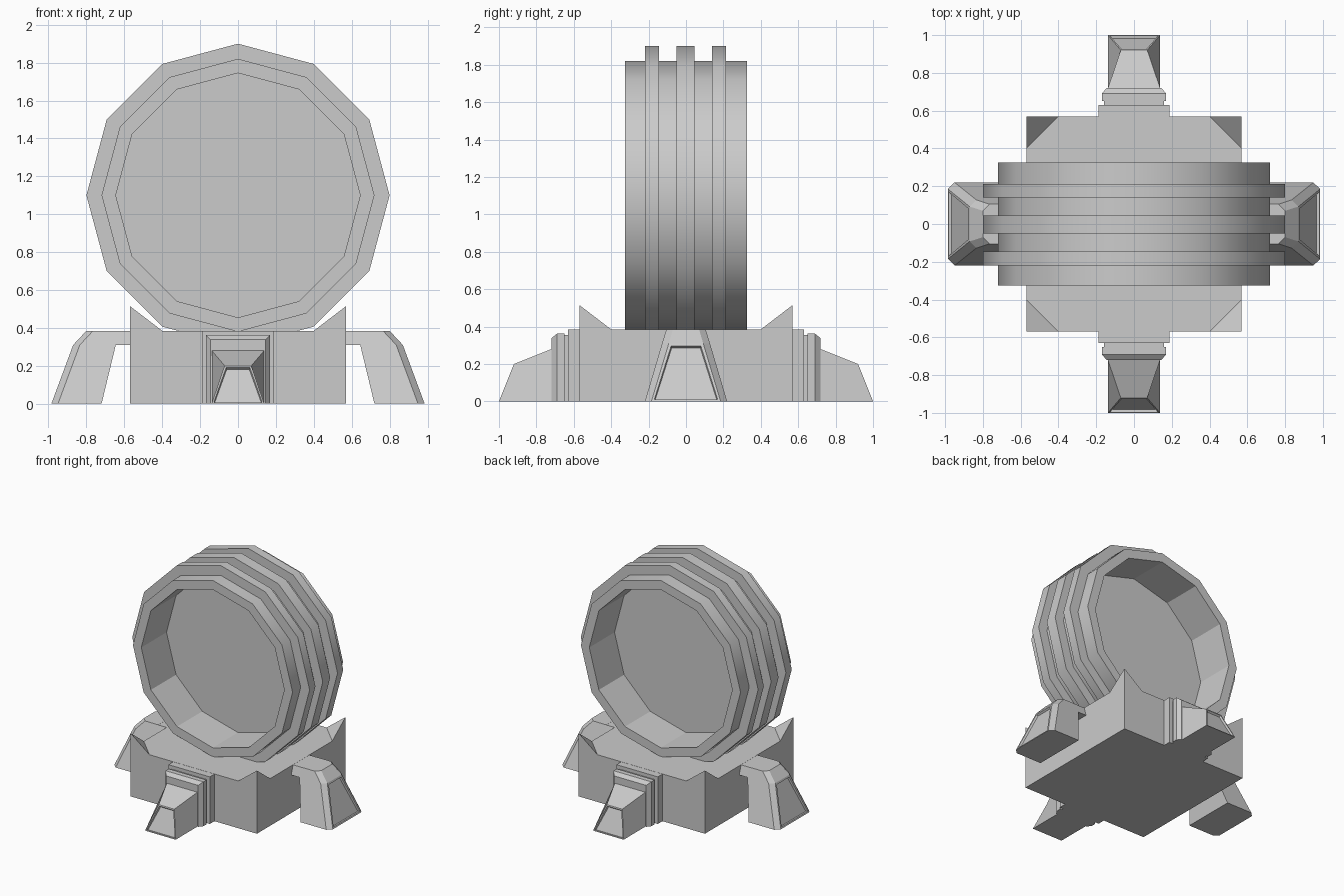
import bpy, bmesh
from math import sin, cos, tau
from mathutils import Matrix

if "Cube" in bpy.data.objects:
    bpy.data.objects.remove(bpy.data.objects["Cube"])


def finish(bm, name):
    bmesh.ops.recalc_face_normals(bm, faces=bm.faces)
    me = bpy.data.meshes.new(name)
    bm.to_mesh(me)
    bm.free()
    ob = bpy.data.objects.new(name, me)
    bpy.context.collection.objects.link(ob)
    return ob


def loft(bm, sections):
    """Skin a list of equal-length closed sections and cap both ends."""
    rings = [[bm.verts.new(p) for p in s] for s in sections]
    n = len(rings[0])
    faces = []
    for a, b in zip(rings, rings[1:]):
        faces += [bm.faces.new((a[i], a[(i + 1) % n], b[(i + 1) % n], b[i])) for i in range(n)]
    bm.faces.new(rings[0])
    bm.faces.new(rings[-1])
    return faces


def window(bm, face, border, depth):
    """Recessed panel in a face."""
    bmesh.ops.recalc_face_normals(bm, faces=bm.faces)
    bmesh.ops.inset_individual(bm, faces=[face], thickness=border)
    bmesh.ops.inset_individual(bm, faces=[face], thickness=0.006, depth=-depth)


def turned(ob, name):
    """Copy turned half way round z."""
    c = ob.copy()
    c.data = ob.data.copy()
    c.name = c.data.name = name
    c.data.transform(Matrix.Rotation(tau / 2, 4, 'Z'))
    bpy.context.collection.objects.link(c)


# Ribbed twelve-sided ring, revolved about the y axis
SIDES, CZ = 12, 1.1
R, RIB, INNER = 0.72, 0.8, 0.645
profile = [(INNER, -0.325), (R, -0.325)]
for y0, y1 in ((-0.22, -0.145), (-0.05, 0.045), (0.14, 0.213)):
    profile += [(R, y0), (RIB, y0), (RIB, y1), (R, y1)]
profile += [(R, 0.325), (INNER, 0.325), (INNER, 0.0)]
bm = bmesh.new()
rows = [[bm.verts.new((r * cos(tau * k / SIDES), y, CZ + r * sin(tau * k / SIDES)))
         for r, y in profile] for k in range(SIDES)]
m = len(profile)
for k in range(SIDES):
    a, b = rows[k], rows[(k + 1) % SIDES]
    for i in range(m):
        j = (i + 1) % m
        f = bm.faces.new((a[i], a[j], b[j], b[i]))
        f.smooth = profile[i][0] == profile[j][0] and profile[i][0] > INNER
finish(bm, "ribbed_ring")

# Thin disc closing the middle of the ring
bm = bmesh.new()
bm.faces.new([bm.verts.new((INNER * cos(tau * k / SIDES), 0, CZ + INNER * sin(tau * k / SIDES)))
              for k in range(SIDES)])
finish(bm, "ring_disc")

# Square base with four raised corners
B, C, H, TIP = 0.57, 0.40, 0.385, 0.515
bm = bmesh.new()
bot, inner_top, corners = [], [], []
for sx, sy in ((1, 1), (-1, 1), (-1, -1), (1, -1)):
    bot.append(bm.verts.new((sx * B, sy * B, 0)))
    tip = bm.verts.new((sx * B, sy * B, TIP))
    on_x = bm.verts.new((sx * B, sy * C, H))
    on_y = bm.verts.new((sx * C, sy * B, H))
    first, last = (on_x, on_y) if sx * sy > 0 else (on_y, on_x)
    corners.append((first, tip, last))
    inner_top += [first, last]
    bm.faces.new((first, tip, last))
bm.faces.new(inner_top)
bm.faces.new(bot)
for i in range(4):
    j = (i + 1) % 4
    _, tip_a, out_a = corners[i]
    in_b, tip_b, _ = corners[j]
    bm.faces.new((bot[i], bot[j], tip_b, in_b, out_a, tip_a))
finish(bm, "base")


# Splayed side legs with chamfered outer corners
def leg_section(x_in, x_side, x_out, w, w_out, z):
    return [(x_in, -w, z), (x_side, -w, z), (x_out, -w_out, z),
            (x_out, w_out, z), (x_side, w, z), (x_in, w, z)]


bm = bmesh.new()
faces = loft(bm, [leg_section(0.72, 0.95, 0.985, 0.22, 0.185, 0),
                  leg_section(0.645, 0.835, 0.87, 0.128, 0.092, 0.31),
                  leg_section(0.645, 0.765, 0.80, 0.105, 0.07, 0.385)])
window(bm, faces[2], 0.02, 0.015)
# short arm joining the leg to the base
loft(bm, [[(x, -0.128, 0.31), (x, 0.128, 0.31), (x, 0.105, 0.384), (x, -0.105, 0.384)]
          for x in (0.5, 0.66)])
turned(finish(bm, "right_leg"), "left_leg")


# Front and back feet: stepped collar and sloping toe
def rect(y, w, h):
    return [(-w, y, 0), (w, y, 0), (w, y, h), (-w, y, h)]


bm = bmesh.new()
toe = loft(bm, [rect(-0.70, 0.138, 0.285), rect(-0.72, 0.138, 0.28),
                [(-0.138, -1.0, 0), (0.138, -1.0, 0), (0.07, -0.92, 0.2), (-0.07, -0.92, 0.2)]])
bm.faces.ensure_lookup_table()
window(bm, bm.faces[-1], 0.012, 0.015)
loft(bm, [rect(-0.5, 0.187, 0.384), rect(-0.63, 0.187, 0.384),
          rect(-0.63, 0.158, 0.355), rect(-0.65, 0.158, 0.355), rect(-0.65, 0.17, 0.362),
          rect(-0.69, 0.17, 0.362), rect(-0.72, 0.145, 0.338)])
turned(finish(bm, "front_foot"), "back_foot")
